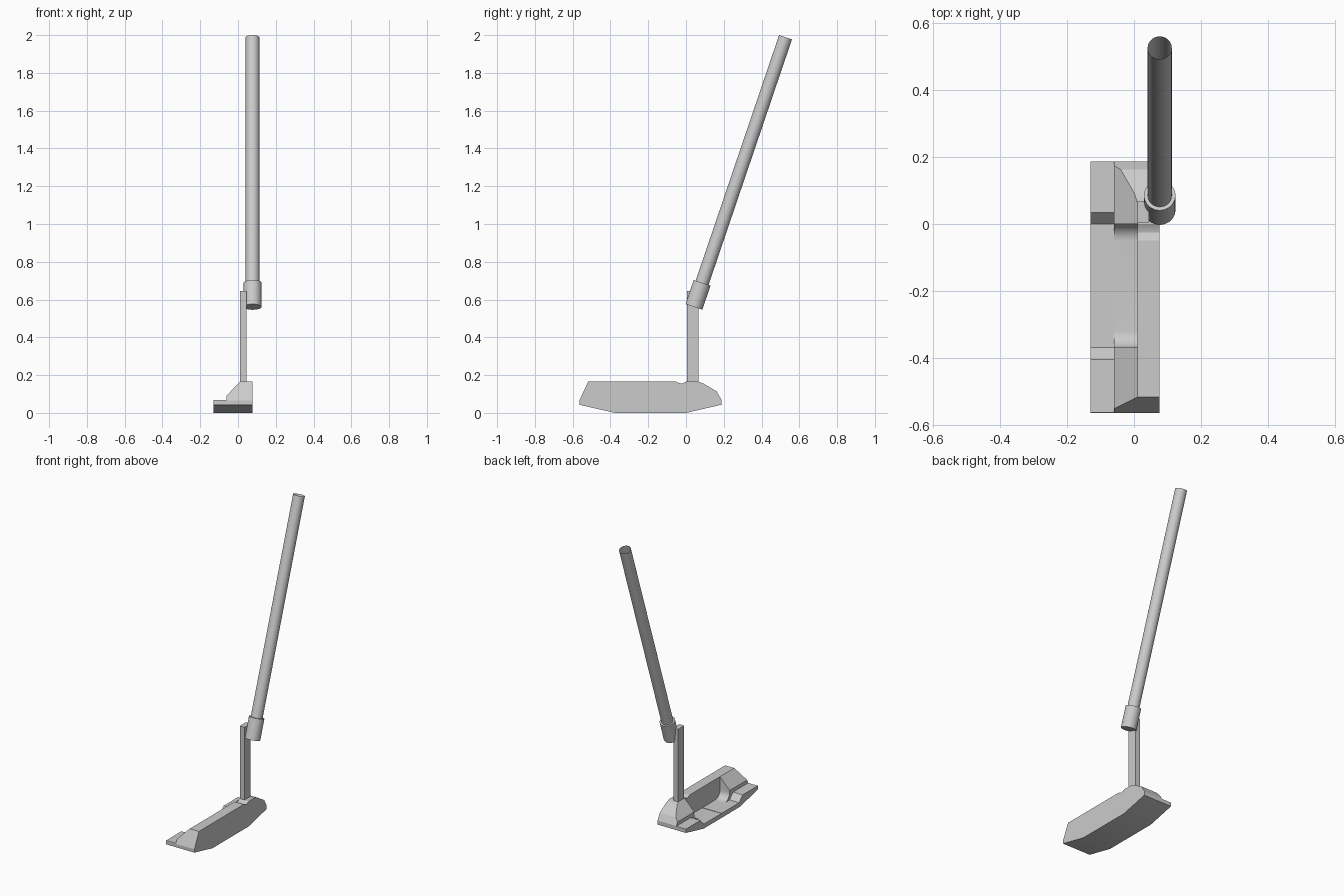
import bpy, bmesh, math
from mathutils import Vector

if "Cube" in bpy.data.objects:
    bpy.data.objects.remove(bpy.data.objects["Cube"])


def prism(name, pts, lo, hi, axis):
    """Extrude a closed profile: (y, z) along x, or (x, z) along y."""
    bm = bmesh.new()
    rings = []
    for d in (lo, hi):
        rings.append([bm.verts.new((d, a, b) if axis == 'x' else (a, d, b)) for a, b in pts])
    n = len(pts)
    bm.faces.new(rings[0])
    bm.faces.new(rings[1])
    for i in range(n):
        j = (i + 1) % n
        bm.faces.new((rings[0][i], rings[0][j], rings[1][j], rings[1][i]))
    bmesh.ops.recalc_face_normals(bm, faces=bm.faces)
    return finish(name, bm)


def finish(name, bm):
    me = bpy.data.meshes.new(name)
    bm.to_mesh(me)
    bm.free()
    ob = bpy.data.objects.new(name, me)
    bpy.context.collection.objects.link(ob)
    return ob


def boolean(ob, cutter, op):
    bpy.context.view_layer.objects.active = ob
    m = ob.modifiers.new("cut", 'BOOLEAN')
    m.operation, m.object, m.solver = op, cutter, 'EXACT'
    bpy.ops.object.modifier_apply(modifier=m.name)
    bpy.data.objects.remove(cutter)


def smooth(ob):
    bpy.ops.object.select_all(action='DESELECT')
    ob.select_set(True)
    bpy.context.view_layer.objects.active = ob
    bpy.ops.object.shade_smooth_by_angle(angle=math.radians(25))


def arc(cy, cz, r, a0, a1, n=8):
    return [(cy + r * math.cos(math.radians(a0 + (a1 - a0) * i / n)),
             cz + r * math.sin(math.radians(a0 + (a1 - a0) * i / n))) for i in range(n + 1)]


# Head: side outline crossed with the blade-and-flange section
side = [(-0.565, 0.043), (-0.376, 0), (0, 0), (0.187, 0.043), (0.187, 0.07),
        (0.163, 0.113), (0.093, 0.155), (0.065, 0.165), (0, 0.165), (-0.012, 0.158),
        (-0.025, 0.155), (-0.037, 0.158), (-0.05, 0.165), (-0.518, 0.165), (-0.565, 0.065)]
section = [(-0.13, -0.1), (0.077, -0.1), (0.077, 0.3), (0.01, 0.3), (0.01, 0.165),
           (-0.06, 0.092), (-0.06, 0.068), (-0.13, 0.068)]
head = prism("putter_head", side, -0.2, 0.2, 'x')
boolean(head, prism("section_cutter", section, -0.8, 0.8, 'y'), 'INTERSECT')

# Rear cavity: lowered flange, filleted pocket behind the face, sight line
FLOOR, R = 0.03, 0.05
flange = [(0.035, 0.068), (0.035, 0.2), (-0.405, 0.2), (-0.405, 0.068),
          (-0.37, FLOOR), (0, FLOOR)]
boolean(head, prism("flange_cutter", flange, -0.2, -0.06, 'x'), 'DIFFERENCE')
pocket = ([(0, 0.3), (-0.37, 0.3)] + arc(-0.32, FLOOR + R, R, 180, 270)
          + arc(-0.05, FLOOR + R, R, 270, 360))
boolean(head, prism("pocket_cutter", pocket, -0.062, 0.01, 'x'), 'DIFFERENCE')
groove = [(-0.187, 0.027), (-0.183, 0.027), (-0.183, 0.05), (-0.187, 0.05)]
boolean(head, prism("groove_cutter", groove, -0.2, 0.009, 'x'), 'DIFFERENCE')
smooth(head)

# Upright neck
prism("neck", [(0.004, 0.15), (0.067, 0.15), (0.067, 0.645), (0.004, 0.645)], 0.01, 0.045, 'x')

# Leaning hosel and open-topped shaft
BASE = Vector((0.077, 0.042, 0.561))
AXIS = Vector((0, 0.485, 1.428)).normalized()


def tube(name, radius, start, end, caps):
    bm = bmesh.new()
    bmesh.ops.create_cone(bm, cap_ends=caps, segments=48, radius1=radius,
                          radius2=radius, depth=end - start)
    ob = finish(name, bm)
    ob.rotation_mode = 'QUATERNION'
    ob.rotation_quaternion = AXIS.to_track_quat('Z', 'Y')
    ob.location = BASE + AXIS * (start + end) / 2
    smooth(ob)


tube("hosel", 0.047, 0, 0.135, True)
tube("shaft", 0.036, 0.1, 1.508, False)
